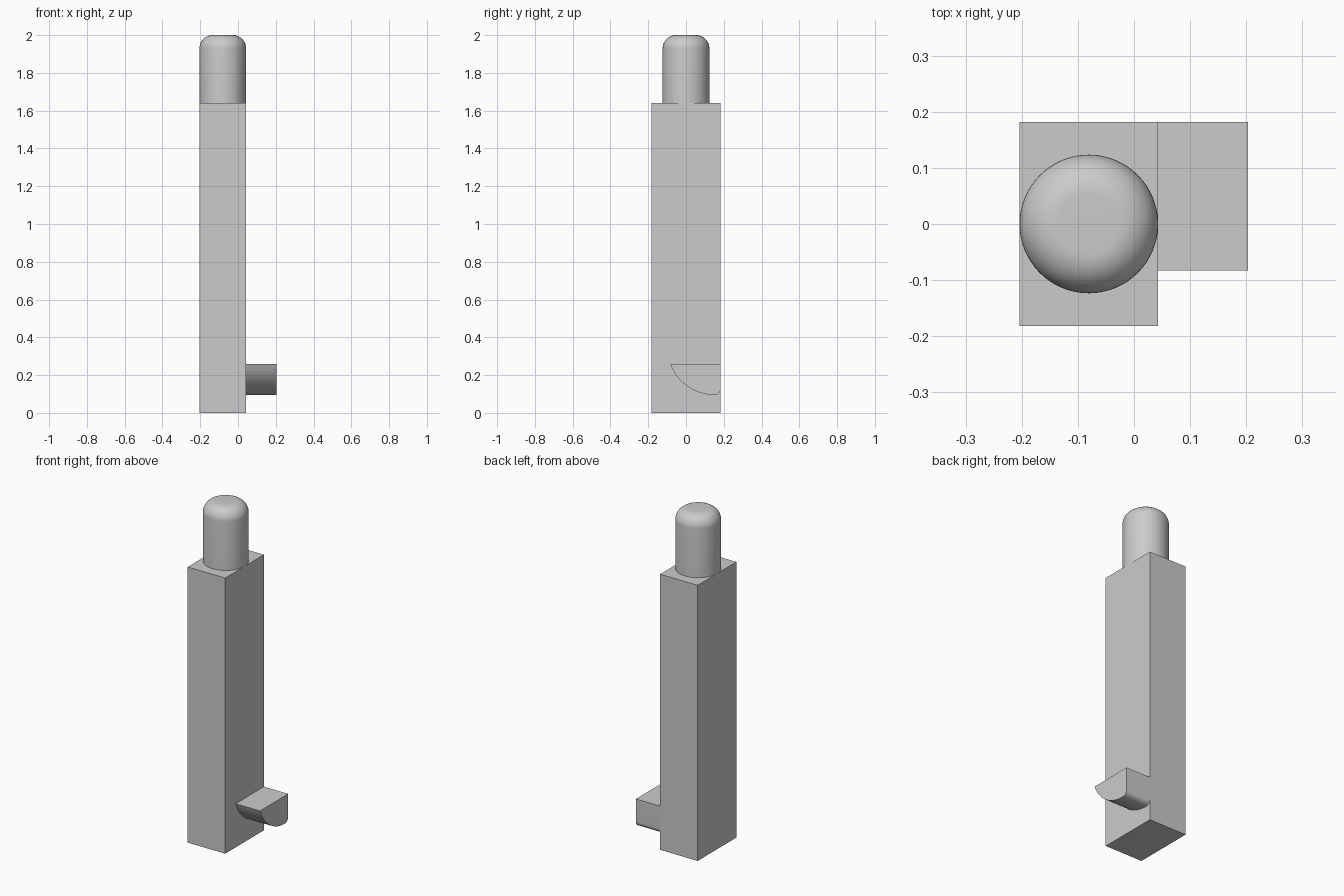
import bpy, bmesh, math
from mathutils import Matrix, Vector

cube = bpy.data.objects.get("Cube")
if cube:
    bpy.data.objects.remove(cube, do_unlink=True)

# One plain grey
grey = bpy.data.materials.new("plain grey")
grey.use_nodes = True
colour = (0.6, 0.6, 0.6, 1)
grey.diffuse_color = colour
grey.node_tree.nodes["Principled BSDF"].inputs["Base Color"].default_value = colour


def finish(name, bm):
    """Turn a bmesh into a named, coloured object with sharp edges kept."""
    bmesh.ops.recalc_face_normals(bm, faces=bm.faces)
    mesh = bpy.data.meshes.new(name)
    bm.to_mesh(mesh)
    bm.free()
    mesh.materials.append(grey)
    ob = bpy.data.objects.new(name, mesh)
    bpy.context.collection.objects.link(ob)
    bpy.ops.object.select_all(action='DESELECT')
    ob.select_set(True)
    bpy.context.view_layer.objects.active = ob
    bpy.ops.object.shade_smooth_by_angle(angle=math.radians(30))
    return ob


def arc(cx, cy, r, start, end, steps):
    """Points on an arc, angles in degrees."""
    angles = [math.radians(start + (end - start) * i / steps) for i in range(steps + 1)]
    return [(cx + r * math.cos(a), cy + r * math.sin(a)) for a in angles]


LEFT, RIGHT, HALF_DEPTH = 0.043, -0.204, 0.182
BODY_TOP, PIN_TOP = 1.64, 2.0
centre_x = (LEFT + RIGHT) / 2
pin_radius = (LEFT - RIGHT) / 2

# Body: tall square-edged block
bm = bmesh.new()
size = Vector((LEFT - RIGHT, 2 * HALF_DEPTH, BODY_TOP))
bmesh.ops.create_cube(bm, size=1, matrix=Matrix.Translation((centre_x, 0, BODY_TOP / 2))
                      @ Matrix.Diagonal(size).to_4x4())
finish("body", bm)

# Pin: round post with a filleted top, spun from its profile
fillet = 0.07
profile = [(0, BODY_TOP), (pin_radius, BODY_TOP)]
profile += arc(pin_radius - fillet, PIN_TOP - fillet, fillet, 0, 90, 12)
profile.append((0, PIN_TOP))
bm = bmesh.new()
verts = [bm.verts.new((centre_x + r, 0, z)) for r, z in profile]
edges = [bm.edges.new(pair) for pair in zip(verts, verts[1:])]
bmesh.ops.spin(bm, geom=verts + edges, cent=(centre_x, 0, 0), axis=(0, 0, 1),
               angle=math.tau, steps=64)
bmesh.ops.remove_doubles(bm, verts=bm.verts, dist=0.0001)
finish("pin", bm)

# Side tab: flat top, curved underside, small rounded rear corner
tab_top, tab_end = 0.26, 0.203
corner = 0.03
outline = [(HALF_DEPTH, tab_top)]
outline += arc(0.152, 0.345, 0.25, 200, 270, 20)
outline += arc(HALF_DEPTH - corner, 0.095 + corner, corner, 270, 360, 8)[1:]
bm = bmesh.new()
face = bm.faces.new([bm.verts.new((LEFT, y, z)) for y, z in outline])
result = bmesh.ops.extrude_face_region(bm, geom=[face], use_keep_orig=True)
moved = [g for g in result["geom"] if isinstance(g, bmesh.types.BMVert)]
bmesh.ops.translate(bm, verts=moved, vec=(tab_end - LEFT, 0, 0))
finish("side_tab", bm)
